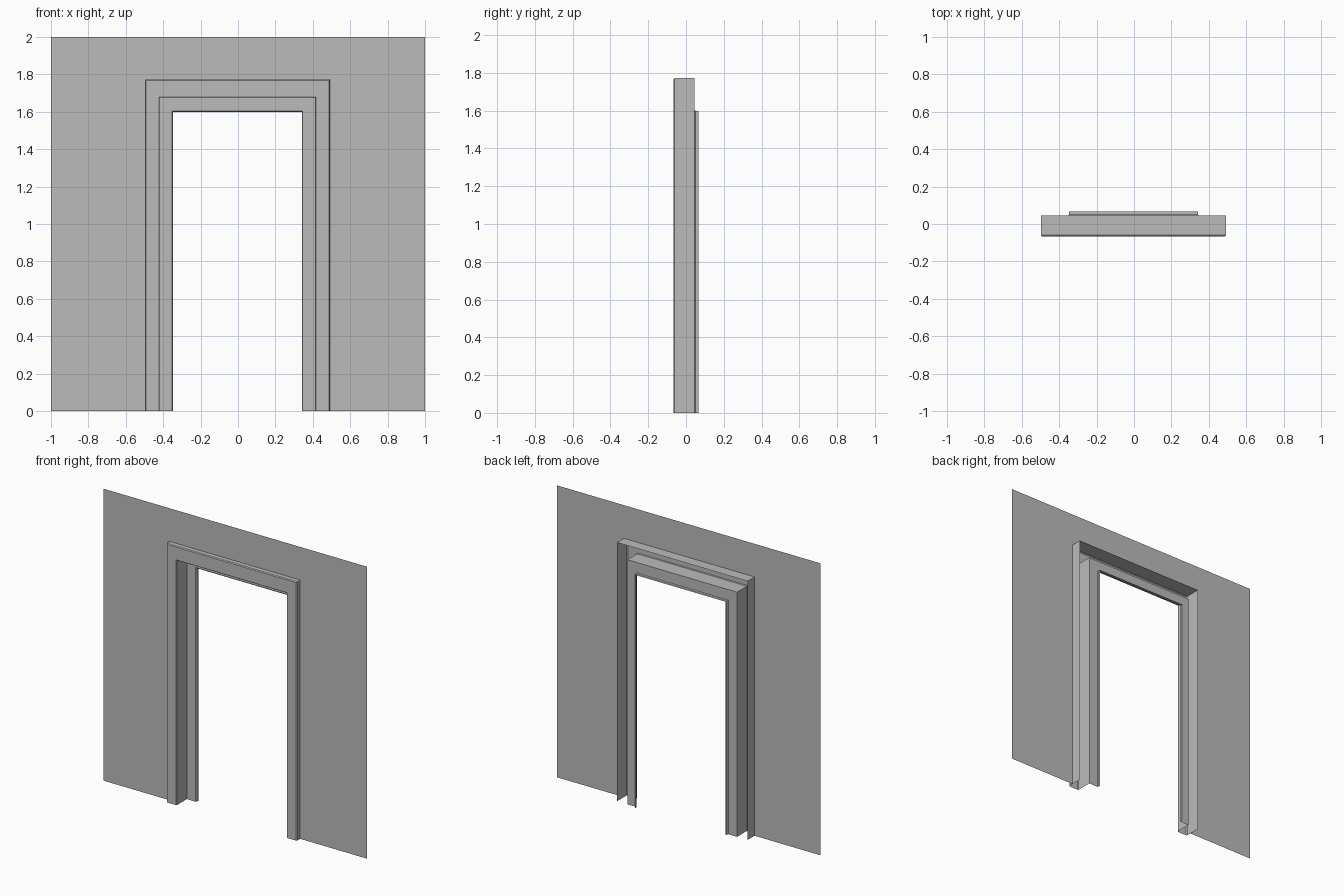
import bpy, bmesh

cube = bpy.data.objects.get("Cube")
if cube:
    bpy.data.objects.remove(cube, do_unlink=True)

grey = bpy.data.materials.new("plain_grey")
grey.use_nodes = True
grey.diffuse_color = (0.5, 0.5, 0.5, 1)
grey.node_tree.nodes["Principled BSDF"].inputs["Base Color"].default_value = grey.diffuse_color

SHIFT = -0.003   # doorway sits slightly off the wall's middle
WALL_Y = -0.03


def arch(half_width, height, y, shift=SHIFT):
    """Corners of an upside-down U, from the -x foot to the +x foot."""
    left, right = shift - half_width, shift + half_width
    return [(left, y, 0), (left, y, height), (right, y, height), (right, y, 0)]


def finish(name, bm):
    mesh = bpy.data.meshes.new(name)
    bm.to_mesh(mesh)
    bm.free()
    mesh.materials.append(grey)
    obj = bpy.data.objects.new(name, mesh)
    bpy.context.collection.objects.link(obj)
    return obj


def sweep(name, profile):
    """Sheet through a series of arches; each point is half width, height, y."""
    bm = bmesh.new()
    rows = [[bm.verts.new(p) for p in arch(*point)] for point in profile]
    for a, b in zip(rows, rows[1:]):
        for i in range(3):
            bm.faces.new((a[i], a[i + 1], b[i + 1], b[i]))
    return finish(name, bm)


# Thin wall sheet with the doorway left open
bm = bmesh.new()
outline = arch(1, 2, WALL_Y, 0) + arch(0.495, 1.773, WALL_Y)[::-1]
face = bm.faces.new([bm.verts.new(p) for p in outline])
face.normal_update()
if face.normal.y > 0:
    face.normal_flip()
finish("wall", bm)

# Front trim: outer return, small chamfers, flat face and reveal
sweep("door_trim", [
    (0.495, 1.773, 0.045),
    (0.495, 1.773, -0.06),
    (0.490, 1.768, -0.066),
    (0.420, 1.680, -0.066),
    (0.416, 1.676, -0.061),
    (0.416, 1.676, 0.045),
])

# Rear stop: flat ledge and thin flange with a chamfered corner
sweep("door_stop", [
    (0.416, 1.676, 0.045),
    (0.349, 1.604, 0.045),
    (0.344, 1.599, 0.050),
    (0.344, 1.599, 0.066),
])
